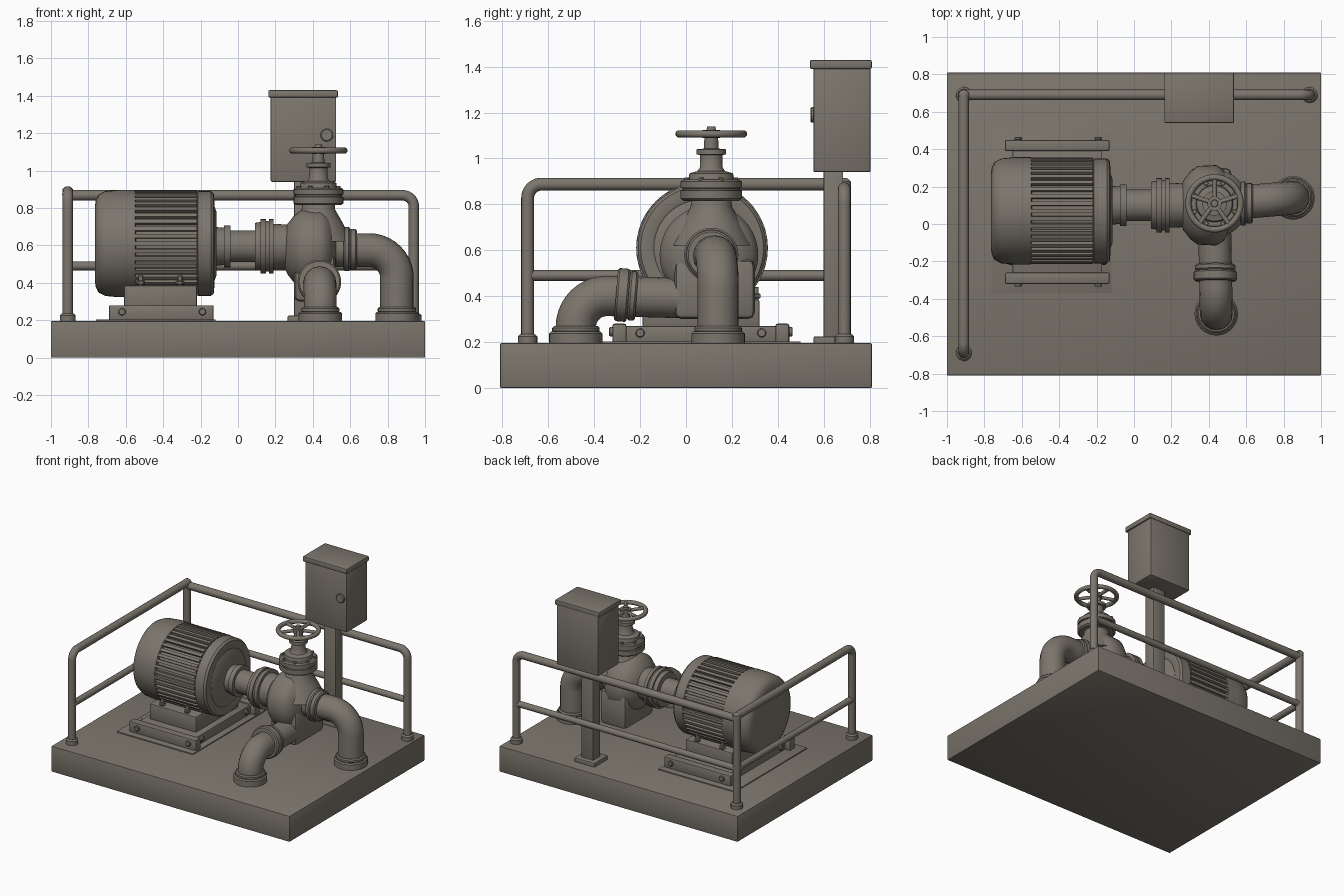
import bpy, bmesh, math
from mathutils import Vector, Matrix

if "Cube" in bpy.data.objects:
    bpy.data.objects.remove(bpy.data.objects["Cube"])

COLOR = (0.2, 0.18, 0.15, 1)
paint = bpy.data.materials.new("warm grey paint")
paint.use_nodes = True
paint.diffuse_color = COLOR
paint.node_tree.nodes["Principled BSDF"].inputs["Base Color"].default_value = COLOR
parts = []


def add_object(name, mesh):
    mesh.materials.clear()
    mesh.materials.append(paint)
    ob = bpy.data.objects.new(name, mesh)
    bpy.context.scene.collection.objects.link(ob)
    parts.append(ob)
    return ob


def add_bmesh(name, bm):
    bmesh.ops.recalc_face_normals(bm, faces=bm.faces)
    mesh = bpy.data.meshes.new(name)
    bm.to_mesh(mesh)
    bm.free()
    return add_object(name, mesh)


def box(name, low, high, bevel=0.008):
    low, high = Vector(low), Vector(high)
    bm = bmesh.new()
    bmesh.ops.create_cube(bm, size=1)
    bmesh.ops.transform(bm, verts=bm.verts, matrix=Matrix.Translation((low + high) / 2)
                        @ Matrix.Diagonal((high - low).to_4d()))
    if bevel:
        bmesh.ops.bevel(bm, geom=bm.edges[:], offset=bevel, segments=2,
                        profile=0.5, affect='EDGES')
    return add_bmesh(name, bm)


def lathe(name, origin, axis, profile, sides=40):
    """Revolve (distance, radius) pairs about an axis through origin."""
    turn = Vector((0, 0, 1)).rotation_difference(Vector(axis)).to_matrix().to_4x4()
    bm = bmesh.new()
    rings = []
    for d, r in profile:
        rings.append([bm.verts.new((r * math.cos(a), r * math.sin(a), d))
                      for a in (math.tau * i / sides for i in range(sides))])
    for a, b in zip(rings, rings[1:]):
        for i in range(sides):
            j = (i + 1) % sides
            bm.faces.new((a[i], a[j], b[j], b[i]))
    bm.faces.new(rings[0][::-1])
    bm.faces.new(rings[-1])
    bmesh.ops.transform(bm, verts=bm.verts, matrix=Matrix.Translation(origin) @ turn)
    return add_bmesh(name, bm)


def disc(name, origin, axis, length, radius, edge=0.008, sides=40):
    return lathe(name, origin, axis, [(0, radius - edge), (edge, radius),
                                      (length - edge, radius), (length, radius - edge)], sides)


def tube(name, points, radius, bend=0.1, cyclic=False):
    """Sweep a round tube along a path whose inner corners are rounded."""
    pts = [Vector(p) for p in points]
    path = pts if cyclic else [pts[0]]
    for before, corner, after in ([] if cyclic else zip(pts, pts[1:], pts[2:])):
        a = corner + (before - corner).normalized() * bend
        b = corner + (after - corner).normalized() * bend
        center = a + b - corner
        for i in range(11):
            t = math.pi / 2 * i / 10
            path.append(center + (a - center) * math.cos(t) + (b - center) * math.sin(t))
    if not cyclic:
        path.append(pts[-1])
    curve = bpy.data.curves.new(name, 'CURVE')
    curve.dimensions = '3D'
    curve.bevel_depth = radius
    curve.bevel_resolution = 6
    curve.use_fill_caps = True
    spline = curve.splines.new('POLY')
    spline.points.add(len(path) - 1)
    for p, co in zip(spline.points, path):
        p.co = co.to_4d()
    spline.use_cyclic_u = cyclic
    helper = bpy.data.objects.new(name, curve)
    bpy.context.scene.collection.objects.link(helper)
    mesh = bpy.data.meshes.new_from_object(
        helper.evaluated_get(bpy.context.evaluated_depsgraph_get()))
    bpy.data.objects.remove(helper)
    return add_object(name, mesh)


X, Y, Z = (1, 0, 0), (0, 1, 0), (0, 0, 1)
TOP = 0.195

# Foundation slab and motor pad
box("slab", (-1, -0.81, 0), (1, 0.81, TOP), 0.005)
box("motor_pad", (-0.76, -0.37, TOP - 0.01), (-0.12, 0.5, TOP + 0.008), 0.002)

# Motor: rear cowl, finned barrel, front bell
MY, MZ = 0.07, 0.61
lathe("motor_cowl", (0, MY, MZ), X, [(-0.765, 0.2), (-0.76, 0.235), (-0.745, 0.262),
      (-0.71, 0.28), (-0.64, 0.287), (-0.55, 0.287), (-0.545, 0.262)], 48)
lathe("motor_barrel", (0, MY, MZ), X, [(-0.56, 0.264), (-0.21, 0.264)], 48)
lathe("motor_bell", (0, MY, MZ), X, [(-0.22, 0.265), (-0.215, 0.28), (-0.145, 0.28),
      (-0.13, 0.268), (-0.125, 0.22), (-0.13, 0.21), (-0.115, 0.17)], 48)
FINS = 44
bm = bmesh.new()
for i in range(FINS):
    m = (Matrix.Translation((-0.385, MY, MZ)) @ Matrix.Rotation(math.tau * i / FINS, 4, 'X')
         @ Matrix.Translation((0, 0, 0.268)) @ Matrix.Diagonal((0.33, 0.021, 0.034, 1)))
    bmesh.ops.create_cube(bm, size=1, matrix=m)
add_bmesh("motor_fins", bm)

# Motor base
box("motor_saddle", (-0.61, -0.19, 0.26), (-0.22, 0.32, 0.385))
box("motor_bed", (-0.65, -0.27, TOP), (-0.17, 0.4, 0.27))
for side, y in (("front", -0.29), ("back", 0.42)):
    box(side + "_bed_rail", (-0.69, y - 0.03, TOP), (-0.13, y + 0.03, 0.28))
    out = -1 if y < 0 else 1
    for i, x in enumerate((-0.62, -0.19)):
        disc(f"{side}_bed_bolt_{i}", (x, y + out * 0.027, 0.245), (0, out, 0), 0.018, 0.02, 0.004, 12)
    for i, x in enumerate((-0.52, -0.31)):
        yy = MY + out * 0.235
        disc(f"{side}_motor_stud_{i}", (x, yy, 0.27), Z, 0.17, 0.012, 0.003, 12)
        disc(f"{side}_motor_nut_{i}", (x, yy, 0.39), Z, 0.022, 0.023, 0.004, 6)
for i, (x, d) in enumerate(((-0.17, 1), (-0.65, -1))):
    for j, y in enumerate((-0.2, 0.33)):
        disc(f"bed_end_bolt_{i}_{j}", (x, y, 0.24), (d, 0, 0), 0.02, 0.02, 0.004, 12)

# Shaft coupling between motor and pump
PX, PY, PZ = 0.43, 0.11, 0.59
lathe("shaft_coupling", (0, PY - 0.01, PZ + 0.005), X, [
    (-0.15, 0.105), (-0.075, 0.1), (-0.075, 0.112), (-0.04, 0.112), (-0.04, 0.085),
    (0.09, 0.085), (0.09, 0.125), (0.12, 0.13), (0.12, 0.145), (0.15, 0.145),
    (0.15, 0.135), (0.165, 0.135), (0.165, 0.145), (0.19, 0.145), (0.19, 0.12), (0.3, 0.115)])

# Pump casing: round body, lower chamber, neck
lathe("pump_body", (0, PY - 0.01, PZ - 0.01), X, [
    (0.25, 0.1), (0.265, 0.135), (0.3, 0.18), (0.34, 0.21), (0.44, 0.215),
    (0.48, 0.19), (0.51, 0.14), (0.525, 0.09), (0.57, 0.09)])
box("pump_chamber", (0.3, -0.05, 0.3), (0.52, 0.3, 0.56), 0.03)
lathe("pump_neck", (PX, PY, 0), Z, [(0.62, 0.18), (0.72, 0.13), (0.79, 0.09), (0.84, 0.085)])

# Side pipe elbow going down to the slab
disc("side_flange", (0.565, PY, 0.58), X, 0.035, 0.118)
disc("side_collar", (0.595, PY, 0.58), X, 0.04, 0.108)
tube("side_pipe", ((0.5, PY, 0.575), (0.85, 0.14, 0.575), (0.85, 0.14, TOP)), 0.09, 0.15)
# Front pipe elbow going down to the slab
tube("front_pipe", ((0.43, 0.05, 0.39), (0.44, -0.48, 0.405), (0.44, -0.48, TOP)), 0.088, 0.14)
disc("front_flange", (0.435, -0.215, 0.4), (0, -1, 0.08), 0.035, 0.108)
disc("front_collar", (0.435, -0.25, 0.403), (0, -1, 0.08), 0.055, 0.116)
for name, x, y in (("side", 0.85, 0.14), ("front", 0.44, -0.48)):
    disc(name + "_pipe_foot", (x, y, TOP - 0.01), Z, 0.06, 0.116)
    disc(name + "_pipe_ring", (x, y, 0.24), Z, 0.03, 0.103)

# Valve bonnet and stem
lathe("valve_stem", (PX, PY, 0), Z, [
    (0.815, 0.12), (0.825, 0.133), (0.86, 0.133), (0.862, 0.125), (0.87, 0.125), (0.872, 0.133),
    (0.9, 0.133), (0.908, 0.122), (0.908, 0.1), (0.935, 0.095), (0.945, 0.06), (0.96, 0.05),
    (1.015, 0.048), (1.018, 0.065), (1.04, 0.065), (1.043, 0.032), (1.09, 0.03),
    (1.09, 0.038), (1.125, 0.038), (1.125, 0.02), (1.14, 0.018)], 32)
for i in range(8):
    a = math.tau * (i + 0.5) / 8
    disc(f"bonnet_bolt_{i}", (PX + 0.115 * math.cos(a), PY + 0.115 * math.sin(a), 0.9),
         Z, 0.018, 0.013, 0.003, 6)

# Handwheel: rim and five spokes
WHEEL = 1.107
tube("handwheel_rim", [(PX + 0.14 * math.cos(math.tau * i / 40),
                        PY + 0.14 * math.sin(math.tau * i / 40), WHEEL) for i in range(40)],
     0.016, cyclic=True)
for i in range(5):
    a = math.tau * i / 5 + 0.3
    tube(f"handwheel_spoke_{i}", ((PX, PY, WHEEL),
         (PX + 0.14 * math.cos(a), PY + 0.14 * math.sin(a), WHEEL)), 0.012)

# Control box on its post
box("control_box", (0.175, 0.555, 0.94), (0.525, 0.805, 1.4))
box("control_box_lid", (0.162, 0.54, 1.39), (0.535, 0.81, 1.43))
disc("control_box_knob", (0.475, 0.56, 1.19), (0, -1, 0), 0.018, 0.034, 0.005, 24)
box("control_post", (0.3, 0.6, TOP), (0.4, 0.685, 0.95), 0.004)
box("control_post_foot", (0.265, 0.555, TOP - 0.01), (0.435, 0.72, 0.225))

# Guard rail: left side and back, sharing the corner post
LX, RX, RY = -0.91, 0.94, 0.69
tube("left_rail", ((LX, -RY, TOP), (LX, -RY, 0.888), (LX, RY, 0.888)), 0.028, 0.06)
tube("back_rail", ((LX, RY, 0.868), (RX, RY, 0.868), (RX, RY, TOP)), 0.028, 0.06)
tube("corner_post", ((LX, RY, TOP), (LX, RY, 0.888)), 0.028)
lathe("corner_cap", (LX, RY, 0.87), Z, [(0, 0.03), (0.03, 0.028), (0.042, 0.016), (0.045, 0.006)], 20)
tube("left_mid_rail", ((LX, -RY, 0.49), (LX, RY, 0.49)), 0.023)
tube("back_mid_rail", ((LX, RY, 0.49), (RX, RY, 0.49)), 0.023)
for name, x, y in (("left", LX, -RY), ("corner", LX, RY), ("right", RX, RY)):
    disc(name + "_post_foot", (x, y, TOP - 0.01), Z, 0.05, 0.042, 0.01, 24)

# Smooth shading with sharp edges kept
for ob in bpy.context.selected_objects:
    ob.select_set(False)
for ob in parts:
    ob.select_set(True)
bpy.context.view_layer.objects.active = parts[0]
bpy.ops.object.shade_smooth_by_angle(angle=math.radians(35))
